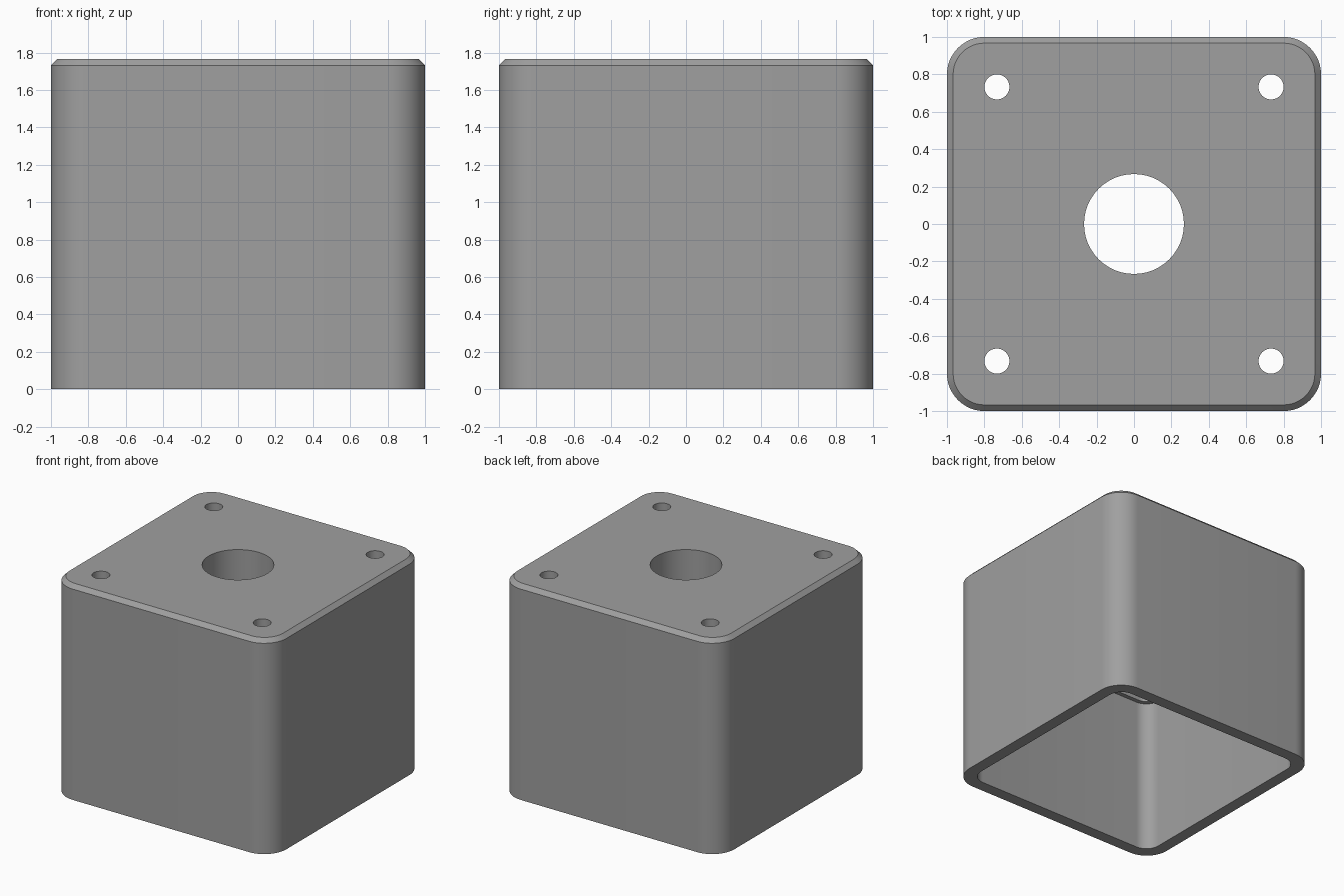
import bpy, bmesh, math

if "Cube" in bpy.data.objects:
    bpy.data.objects.remove(bpy.data.objects["Cube"])

HEIGHT, CHAMFER, RADIUS = 1.765, 0.033, 0.2


def rounded_square(half, radius, steps=12):
    """Points of a square outline with rounded corners."""
    points = []
    for corner in range(4):
        mid = math.radians(45 + 90 * corner)
        cx = math.copysign(half - radius, math.cos(mid))
        cy = math.copysign(half - radius, math.sin(mid))
        for i in range(steps + 1):
            a = math.radians(90 * corner + 90 * i / steps)
            points.append((cx + radius * math.cos(a), cy + radius * math.sin(a)))
    return points


def circle(x, y, radius, sides):
    return [(x + radius * math.cos(math.tau * i / sides),
             y + radius * math.sin(math.tau * i / sides)) for i in range(sides)]


def loft(name, sections):
    """Closed solid through stacked (z, outline) sections."""
    bm = bmesh.new()
    rings = [[bm.verts.new((x, y, z)) for x, y in outline] for z, outline in sections]
    n = len(rings[0])
    for low, high in zip(rings, rings[1:]):
        for i in range(n):
            j = (i + 1) % n
            bm.faces.new((low[i], low[j], high[j], high[i]))
    bm.faces.new(rings[0][::-1])
    bm.faces.new(rings[-1])
    mesh = bpy.data.meshes.new(name)
    bm.to_mesh(mesh)
    bm.free()
    obj = bpy.data.objects.new(name, mesh)
    bpy.context.collection.objects.link(obj)
    return obj


# Outer body with rounded corners and a chamfered top edge
outer = rounded_square(1, RADIUS)
body = loft("housing", [
    (0, outer),
    (HEIGHT - CHAMFER, outer),
    (HEIGHT, rounded_square(1 - CHAMFER, RADIUS - CHAMFER)),
])
grey = bpy.data.materials.new("grey")
grey.diffuse_color = (0.35, 0.35, 0.35, 1)
grey.use_nodes = True
grey.node_tree.nodes["Principled BSDF"].inputs["Base Color"].default_value = grey.diffuse_color
body.data.materials.append(grey)

# Cavity open at the bottom, with a narrow ledge and a recess above it
cutters = [
    loft("cavity_cutter", [(-0.2, rounded_square(0.9, 0.12)), (1.3, rounded_square(0.9, 0.12))]),
    loft("recess_cutter", [(1.0, rounded_square(0.865, 0.09)), (1.44, rounded_square(0.865, 0.09))]),
]
# Central opening and four screw holes
holes = [(0, 0, 0.267, 48)] + [(sx * 0.733, sy * 0.733, 0.067, 32)
                               for sx in (-1, 1) for sy in (-1, 1)]
for x, y, r, sides in holes:
    outline = circle(x, y, r, sides)
    cutters.append(loft("hole_cutter", [(1.2, outline), (2.0, outline)]))

bpy.context.view_layer.objects.active = body
body.select_set(True)
for cutter in cutters:
    mod = body.modifiers.new("cut", "BOOLEAN")
    mod.operation, mod.solver, mod.object = "DIFFERENCE", "EXACT", cutter
    bpy.ops.object.modifier_apply(modifier=mod.name)
    bpy.data.objects.remove(cutter)

bpy.ops.object.shade_smooth_by_angle(angle=math.radians(30))
